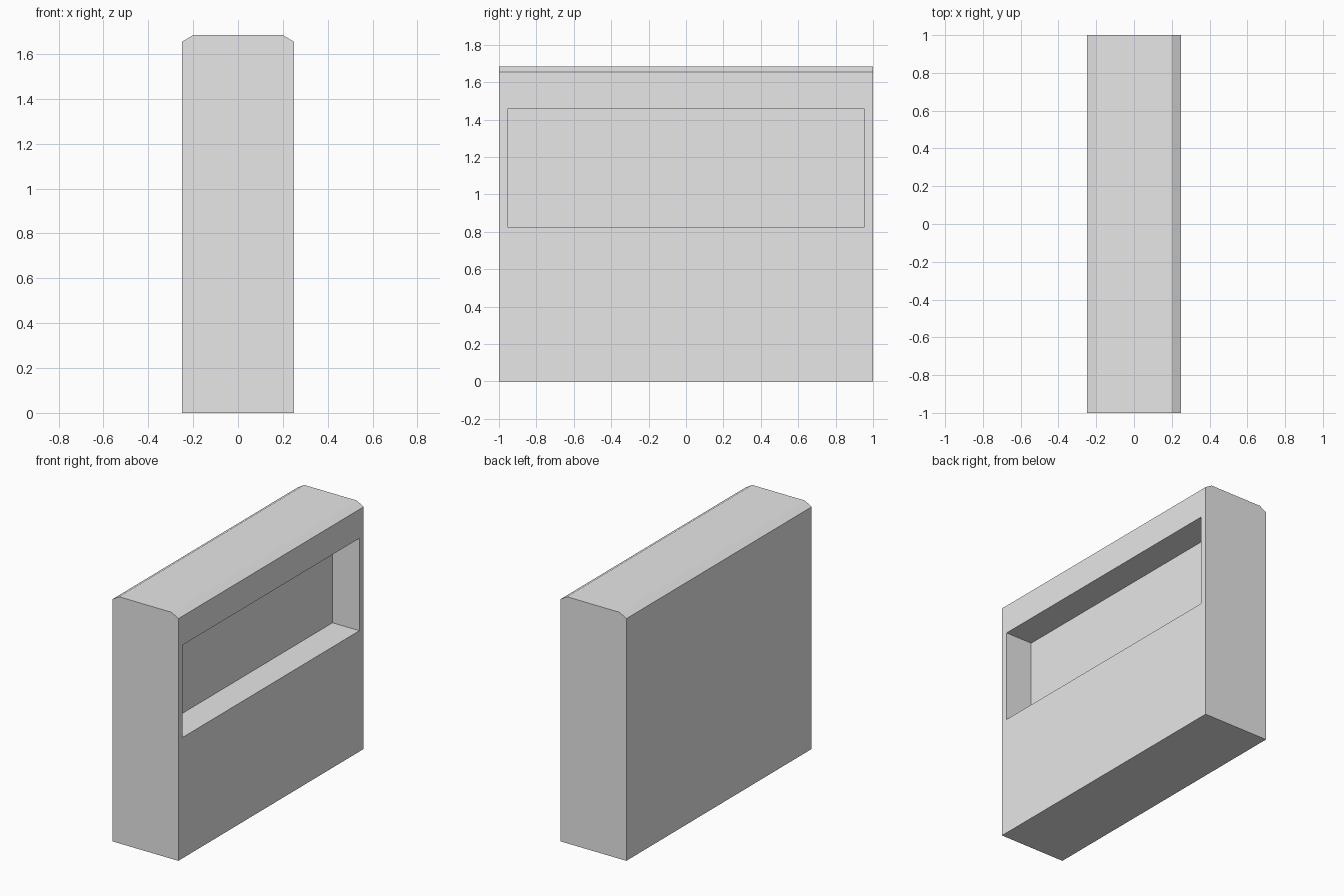
import bpy
import bmesh

cube = bpy.data.objects.get("Cube")
if cube:
    bpy.data.objects.remove(cube, do_unlink=True)

HALF_WIDTH, HALF_LENGTH, HEIGHT = 0.249, 1.0, 1.685
CHAMFER_X, CHAMFER_Z = 0.05, 0.03
RECESS_Y, RECESS_LOW, RECESS_HIGH, RECESS_DEPTH = 0.955, 0.826, 1.457, 0.203

# Plain grey material
grey = bpy.data.materials.new("light_grey")
grey.use_nodes = True
colour = (0.8, 0.8, 0.8, 1)
grey.diffuse_color = colour
grey.node_tree.nodes["Principled BSDF"].inputs["Base Color"].default_value = colour

# Cabinet body: chamfered cross-section extruded along its length
half = [(HALF_WIDTH, 0), (HALF_WIDTH, HEIGHT - CHAMFER_Z),
        (HALF_WIDTH - CHAMFER_X, HEIGHT)]
profile = half + [(-x, z) for x, z in reversed(half)]
bm = bmesh.new()
end = bm.faces.new([bm.verts.new((x, -HALF_LENGTH, z)) for x, z in profile])
swept = bmesh.ops.extrude_face_region(bm, geom=[end], use_keep_orig=True)
for v in swept["geom"]:
    if isinstance(v, bmesh.types.BMVert):
        v.co.y = HALF_LENGTH
bmesh.ops.recalc_face_normals(bm, faces=bm.faces[:])

# Long recess: inset the +x side, fit the opening, then push it inwards
side = next(f for f in bm.faces if f.normal.x > 0.99)
bmesh.ops.inset_individual(bm, faces=[side], thickness=0.04)
middle = side.calc_center_median().z
for v in side.verts:
    v.co.y = RECESS_Y if v.co.y > 0 else -RECESS_Y
    v.co.z = RECESS_HIGH if v.co.z > middle else RECESS_LOW
pushed = bmesh.ops.extrude_discrete_faces(bm, faces=[side])
for v in pushed["faces"][0].verts:
    v.co.x -= RECESS_DEPTH
bmesh.ops.recalc_face_normals(bm, faces=bm.faces[:])

mesh = bpy.data.meshes.new("cabinet_body")
bm.to_mesh(mesh)
bm.free()
mesh.materials.append(grey)
bpy.context.collection.objects.link(bpy.data.objects.new("cabinet_body", mesh))
